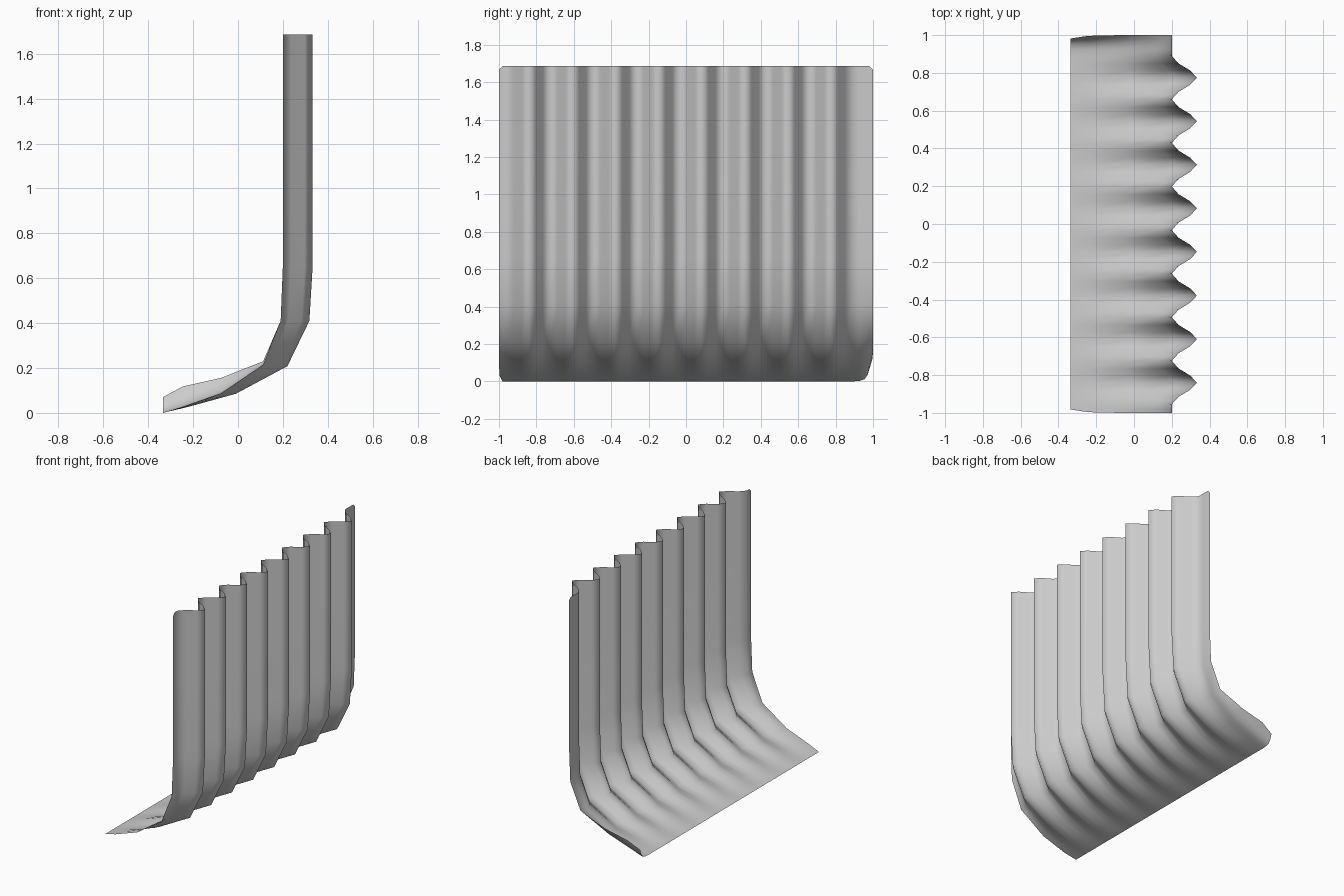
import bpy, math

# Rows of the sheet: valley x, valley z, ridge x, ridge z, lift at the curled end, end inset
ROWS = [
    (-0.335, 0.00, -0.335, 0.00, 0.07, 0.018),
    (-0.245, 0.028, -0.225, 0.026, 0.09, 0.004),
    (-0.075, 0.088, -0.01, 0.085, 0.068, 0.0),
    (0.112, 0.215, 0.22, 0.208, 0.015, 0.0),
    (0.19, 0.41, 0.318, 0.41, 0.0, 0.0),
    (0.20, 0.66, 0.333, 0.66, 0.0, 0.0),
    (0.20, 1.20, 0.333, 1.20, 0.0, 0.0),
    (0.20, 1.665, 0.333, 1.665, 0.0, 0.0),
    (0.20, 1.685, 0.333, 1.685, 0.0, 0.018),
]

# Columns: (y, wave height 0..1, curl weight)
PERIOD, FOLDS, FIRST = 0.2307, 8, -0.84
WAVE = [(-0.115, 0.0), (-0.075, 0.27), (-0.038, 0.73),
        (0.0, 1.0), (0.038, 0.73), (0.075, 0.27)]
cols = [(-1.0, 0.0, 0.0), (-0.98, 0.0, 0.0)]
for k in range(FOLDS):
    cols += [(FIRST + k * PERIOD + dy, h, 0.0) for dy, h in WAVE]
cols += [(0.89, 0.0, 0.0), (0.925, 0.0, 0.03), (0.955, 0.0, 0.16),
         (0.98, 0.0, 0.5), (1.0, 0.0, 1.0)]

# Pleated sheet swept from the flat lip up to the vertical drop
verts, faces = [], []
n = len(cols)
for vx, vz, rx, rz, lift, inset in ROWS:
    for i, (y, h, c) in enumerate(cols):
        if i in (0, n - 1):
            y -= math.copysign(inset, y)
        if i == n - 2:
            y -= inset * 0.5
        verts.append((vx + (rx - vx) * h, y, vz + (rz - vz) * h + lift * c))
for r in range(len(ROWS) - 1):
    for i in range(n - 1):
        a = r * n + i
        faces.append((a, a + 1, a + n + 1, a + n))

mesh = bpy.data.meshes.new("pleated_curtain")
mesh.from_pydata(verts, [], faces)
mesh.update()
for p in mesh.polygons:
    p.use_smooth = True
curtain = bpy.data.objects.new("pleated_curtain", mesh)
bpy.context.collection.objects.link(curtain)
